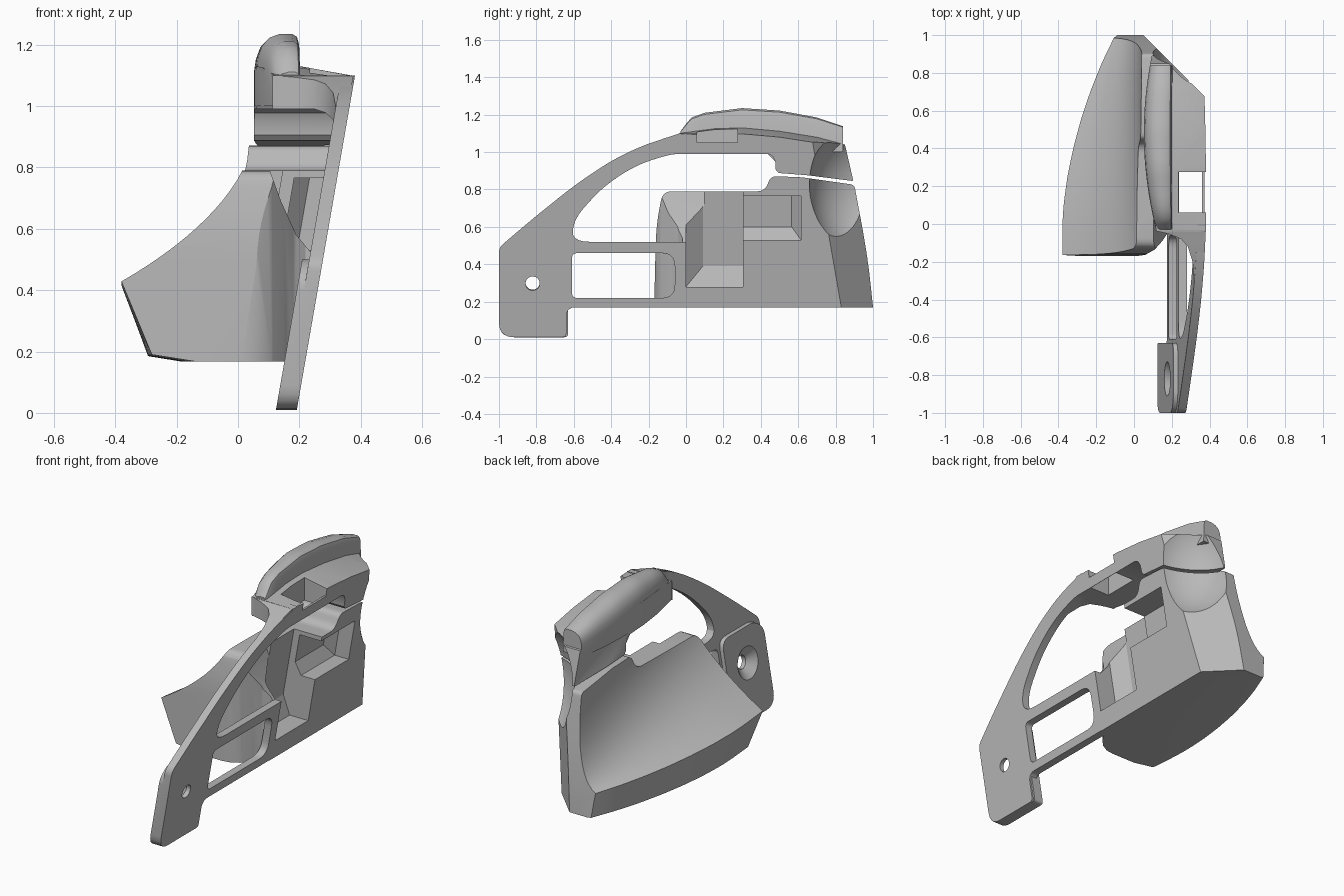
import bpy, bmesh, math
from mathutils import Vector, Matrix

cube = bpy.data.objects.get("Cube")
if cube:
    bpy.data.objects.remove(cube)

grey = bpy.data.materials.new("plain grey")
grey.use_nodes = True
grey.diffuse_color = (0.48, 0.48, 0.48, 1)
grey.node_tree.nodes["Principled BSDF"].inputs["Base Color"].default_value = (0.48, 0.48, 0.48, 1)


def outer(y, z):
    """Leaning outside plane shared by every part."""
    return 0.19 + 0.174 * z


def offset(d):
    return lambda y, z: outer(y, z) + d


def const(x):
    return lambda y, z: x


def lerp(a, b, t):
    return a + (b - a) * t


def table(rows, v):
    """Piecewise linear lookup."""
    for (a, p), (b, q) in zip(rows, rows[1:]):
        if v <= b:
            return lerp(p, q, (v - a) / (b - a))
    return rows[-1][1]


def rounded(points, steps=5):
    """Outline with rounded corners; each point is (u, v, radius)."""
    out = []
    for i, (u, v, r) in enumerate(points):
        p = Vector((u, v))
        if not r:
            out.append(p)
            continue
        a = Vector(points[i - 1][:2]) - p
        b = Vector(points[(i + 1) % len(points)][:2]) - p
        a = p + a.normalized() * min(r, a.length * 0.48)
        b = p + b.normalized() * min(r, b.length * 0.48)
        for k in range(steps + 1):
            t = k / steps
            out.append(a * (1 - t) ** 2 + p * 2 * t * (1 - t) + b * t * t)
    return out


def finish(name, bm):
    bmesh.ops.recalc_face_normals(bm, faces=bm.faces)
    mesh = bpy.data.meshes.new(name)
    bm.to_mesh(mesh)
    bm.free()
    ob = bpy.data.objects.new(name, mesh)
    bpy.context.collection.objects.link(ob)
    mesh.materials.append(grey)
    return ob


def loft(name, rings, tri=True):
    bm = bmesh.new()
    loops = [[bm.verts.new(p) for p in ring] for ring in rings]
    n = len(loops[0])
    for a, b in zip(loops, loops[1:]):
        for i in range(n):
            j = (i + 1) % n
            bm.faces.new((a[i], a[j], b[j], b[i]))
    caps = [bm.faces.new(loops[0]), bm.faces.new(loops[-1])]
    if tri:
        bmesh.ops.triangulate(bm, faces=caps)
    return finish(name, bm)


def side_prism(name, points, inside, outside, tri=False):
    pts = rounded(points)
    return loft(name, [[(f(y, z), y, z) for y, z in pts] for f in (inside, outside)], tri)


def plan_prism(name, points, z0, z1):
    return loft(name, [[(x, y, z) for x, y in points] for z in (z0, z1)], False)


def pocket(inner, rim, depth, straight):
    """Pocket cutter, straight at the rim then tapered; rectangles are (y0, y1, z0, z1)."""
    rings = []
    for (y0, y1, z0, z1), d in ((inner, -depth), (rim, -straight), (rim, 0.02)):
        rings.append([(outer(y, z) + d, y, z) for y, z in ((y0, z0), (y1, z0), (y1, z1), (y0, z1))])
    return loft("pocket_cutter", rings)


def cone(centre, direction, r1, r2, depth):
    bm = bmesh.new()
    rot = Vector(direction).to_track_quat('Z', 'Y').to_matrix().to_4x4()
    bmesh.ops.create_cone(bm, cap_ends=True, segments=40, radius1=r1, radius2=r2,
                          depth=depth, matrix=Matrix.Translation(centre) @ rot)
    return finish("cone_cutter", bm)


def modify(ob, kind, **settings):
    mod = ob.modifiers.new(kind.lower(), kind)
    for k, v in settings.items():
        setattr(mod, k, v)
    bpy.context.view_layer.objects.active = ob
    bpy.ops.object.modifier_apply(modifier=mod.name)


def combine(ob, other, op='DIFFERENCE'):
    modify(ob, 'BOOLEAN', object=other, operation=op, solver='EXACT')
    bpy.data.objects.remove(other)


def smooth(ob, angle=28):
    bpy.ops.object.select_all(action='DESELECT')
    ob.select_set(True)
    bpy.context.view_layer.objects.active = ob
    bpy.ops.object.shade_smooth_by_angle(angle=math.radians(angle))


def back_chamfer():
    return plan_prism("chamfer_cutter", [(-0.2, 1.25), (0.7, 0.35), (0.9, 1.3)], -0.2, 1.5)


def finger_cutter():
    """Shallow tall ellipsoid that hollows the chamfered corner."""
    bm = bmesh.new()
    bmesh.ops.create_uvsphere(bm, u_segments=48, v_segments=32, radius=0.306,
                              matrix=Matrix.Translation((0.402, 0.957, 0.81)) @ Matrix.Diagonal((1, 1, 1.22, 1)))
    return finish("finger_cutter", bm)


# Side frame: arched arm, mounting tab and lower rails
frame = side_prism("side_frame", [
    (-1, 0.01, 0.08), (-1, 0.49, 0.03), (-0.83, 0.635, 0.1), (-0.6, 0.82, 0.1),
    (-0.4, 0.955, 0.1), (-0.2, 1.05, 0.1), (0, 1.1, 0), (0, 0.99, 0),
    (-0.08, 0.99, 0.08), (-0.27, 0.93, 0.1), (-0.45, 0.81, 0.1), (-0.6, 0.64, 0.08),
    (-0.61, 0.52, 0.1), (0, 0.52, 0), (0, 0.17, 0), (-0.64, 0.17, 0.05),
    (-0.64, 0.01, 0.02)], offset(-0.045), outer)
combine(frame, side_prism("tab_boss", [
    (-1, 0.01, 0.08), (-1, 0.44, 0.04), (-0.93, 0.5, 0.05), (-0.63, 0.5, 0.06),
    (-0.63, 0.01, 0.02)], offset(-0.068), offset(-0.01)), 'UNION')
combine(frame, side_prism("window_cutter", [
    (-0.61, 0.22, 0.03), (-0.61, 0.46, 0.03), (-0.06, 0.46, 0.07), (-0.06, 0.22, 0.07)],
    const(-0.2), const(0.6)))
axis = (1, 0, -0.174)
combine(frame, cone((0.2, -0.82, 0.305), axis, 0.038, 0.038, 0.4))
combine(frame, cone((0.185, -0.82, 0.307), axis, 0.12, 0.038, 0.065))
modify(frame, 'BEVEL', width=0.008, segments=1, limit_method='ANGLE', angle_limit=math.radians(50))
smooth(frame, 22)

# Scooped body: wedge sections swept front to back, trimmed by the side outline
lip_plan = [(-0.2, -0.38), (0, -0.379), (0.1, -0.373), (0.25, -0.353), (0.4, -0.322),
            (0.55, -0.282), (0.7, -0.232), (0.85, -0.172), (1.02, -0.09)]
rings = []
for k in range(25):
    y = -0.18 + 1.19 * k / 24
    t = k / 24
    lip = Vector((table(lip_plan, y), lerp(0.43, 0.31, t)))
    top = Vector((lerp(0.015, 0.045, t), lerp(0.79, 0.86, t)))
    span = top - lip
    ctrl = lip + Vector((span.x * lerp(0.72, 1, t), span.y * lerp(0.46, 0.12, t)))
    ring = [lip * (1 - u) ** 2 + ctrl * 2 * u * (1 - u) + top * u * u
            for u in (i / 12 for i in range(13))]
    ring += [Vector((top.x + 0.01, 0.93)), Vector((outer(y, 0.93), 0.93)),
             Vector((outer(y, 0.168), 0.168)),
             Vector((lip.x + lerp(0.24, 0.03, t), 0.168)),
             Vector((lip.x + lerp(0.1, 0.01, t), lerp(0.19, 0.172, t)))]
    rings.append([(p.x, y, p.y) for p in ring])
body = loft("scooped_body", rings)
combine(body, side_prism("outline_cutter", [
    (-0.172, 0.1, 0), (-0.16, 0.6, 0.1), (-0.125, 0.79, 0.05), (0.42, 0.79, 0.04),
    (0.455, 0.872, 0.03), (0.62, 0.865, 0), (0.9, 0.825, 0.02), (0.97, 0.45, 0.2),
    (1.0, 0.17, 0), (1.0, 0.1, 0)], const(-0.7), const(0.7)), 'INTERSECT')
combine(body, plan_prism("front_corner_cutter", [
    (0, -0.3), (0, -0.172), (0.06, -0.163), (0.11, -0.135), (0.15, -0.09),
    (0.18, -0.045), (0.22, -0.02), (0.5, -0.015), (0.5, -0.3)], -0.1, 1.2))
combine(body, back_chamfer())
combine(body, pocket((0.09, 0.305, 0.39, 1), (0, 0.305, 0.28, 1), 0.18, 0.12))
combine(body, pocket((0.25, 0.565, 0.6, 0.765), (0.25, 0.615, 0.53, 0.765), 0.14, 0.09))
# Slanted cut lowering the pocket's front wall towards the frame
slant = [(0.1, 0.8), (0.14, 0.69), (0.19, 0.58), (0.24, 0.52), (0.5, 0.52), (0.5, 1), (0.1, 1)]
combine(body, loft("slant_cutter", [[(x, y, z) for x, z in slant] for y in (-0.3, 0.095)], False))
combine(body, finger_cutter())
smooth(body)


# Handle arm over the opening, bowed on its inner side, top sloping outwards
def bow(y, z=0):
    return 0.052 + 0.25 * (y - 0.48) ** 2


arm_tops = [(-0.04, 1.1), (0.15, 1.125), (0.3, 1.13), (0.5, 1.112), (0.7, 1.08), (0.85, 1.04)]
arm = side_prism("handle_arm", [
    (-0.04, 0.99, 0), (0.15, 0.99, 0), (0.3, 0.99, 0), (0.44, 0.99, 0), (0.463, 0.978, 0),
    (0.477, 0.95, 0), (0.48, 0.905, 0), (0.495, 0.888, 0), (0.65, 0.876, 0),
    (0.895, 0.845, 0.01)] + [(y, z, 0) for y, z in reversed(arm_tops)], bow, outer, True)
combine(arm, loft("top_slope_cutter", [
    [(0.2, y, z), (0.45, y, z - 0.045 * min(1, 4 * y + 0.2)), (0.45, y, z + 0.2), (0.2, y, z + 0.2)]
    for y, z in arm_tops]))
combine(arm, back_chamfer())
combine(arm, finger_cutter())
for x1, z0 in ((0.36, 0.9), (0.7, 1.05)):
    combine(arm, plan_prism("notch_cutter", [
        (0.235, 0.06), (x1, 0.06), (x1, 0.275), (0.235, 0.275)], z0, 1.4))
smooth(arm)

# Rounded grip ridge on top of the arm, straight on its outer side
tops = [(-0.03, 1.11), (0, 1.15), (0.03, 1.185), (0.1, 1.21), (0.3, 1.235),
        (0.5, 1.222), (0.7, 1.185), (0.85, 1.135)]
rings = []
for y in [-0.03, 0, 0.03, 0.07] + [0.1 + 0.05 * i for i in range(15)] + [0.84]:
    x, top = bow(y), table(tops, y)
    width, h = 0.205 - x, top - 1.0
    shape = [(0, 0), (0, 0.5), (0.04, 0.68), (0.13, 0.84), (0.3, 0.95), (0.53, 1),
             (0.8, 1), (0.91, 0.96), (0.96, 0.85), (1, 0)]
    rings.append([(x + u * width, y, 1.0 + v * h) for u, v in shape])
smooth(loft("grip_ridge", rings), 35)

# Curved web blending the grip into the arch
web = [(-0.3, 0.318, 0.912, 1.0), (-0.2, 0.31, 0.955, 1.043), (-0.12, 0.285, 0.978, 1.072),
       (-0.08, 0.25, 0.99, 1.085), (-0.055, 0.19, 0.99, 1.093), (-0.035, 0.112, 0.99, 1.1)]
smooth(loft("grip_web", [[(x, y, a), (outer(y, a) - 0.005, y, a),
                          (outer(y, b) - 0.005, y, b), (x, y, b)] for y, x, a, b in web]), 40)
